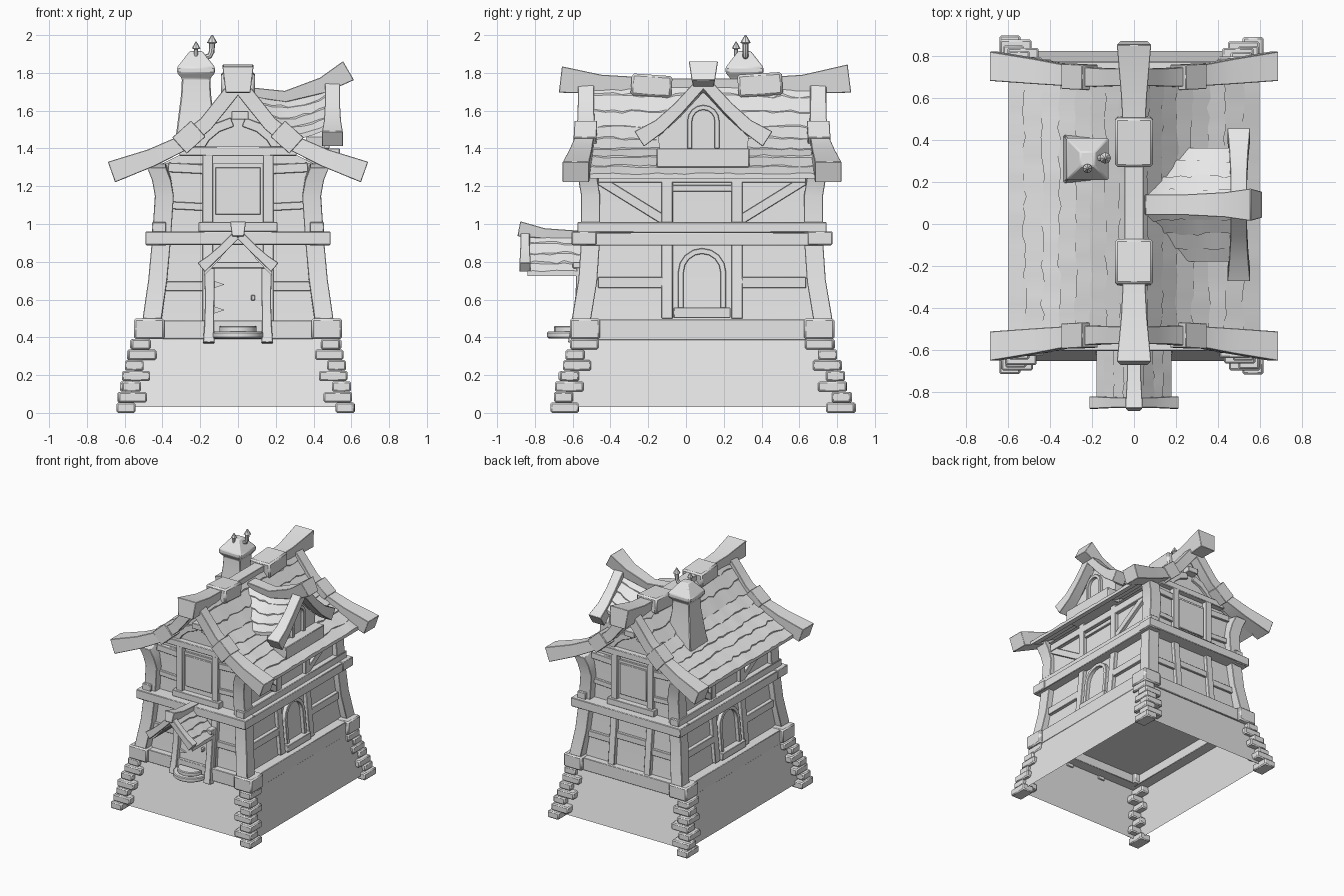
import bpy, bmesh, math, random
from mathutils import Vector as V

random.seed(4)
cube = bpy.data.objects.get("Cube")
if cube:
    bpy.data.objects.remove(cube, do_unlink=True)

grey = bpy.data.materials.new("plain_grey")
grey.use_nodes = True
grey.diffuse_color = (0.8, 0.8, 0.8, 1)
grey.node_tree.nodes["Principled BSDF"].inputs["Base Color"].default_value = (0.8, 0.8, 0.8, 1)

CY = 0.085                      # middle of the house along y
X, Y = V((1, 0, 0)), V((0, 1, 0))
BOTH = (-1, 1)


def loft(name, rings, bevel=0.0, caps=True):
    """Skin a row of rings into one closed mesh."""
    bm = bmesh.new()
    loops = [[bm.verts.new(p) for p in ring] for ring in rings]
    n = len(loops[0])
    for a, b in zip(loops, loops[1:]):
        for i in range(n):
            bm.faces.new((a[i], a[(i + 1) % n], b[(i + 1) % n], b[i]))
    if caps:
        bm.faces.new(loops[0])
        bm.faces.new(loops[-1])
    bmesh.ops.recalc_face_normals(bm, faces=bm.faces)
    me = bpy.data.meshes.new(name)
    bm.to_mesh(me)
    bm.free()
    me.materials.append(grey)
    ob = bpy.data.objects.new(name, me)
    bpy.context.collection.objects.link(ob)
    if bevel:
        mod = ob.modifiers.new("soft_edges", "BEVEL")
        mod.width, mod.segments, mod.limit_method = bevel, 1, "ANGLE"
    ob.select_set(True)
    bpy.context.view_layer.objects.active = ob
    return ob


def box(name, x0, x1, y0, y1, z0, z1, bevel=0.004):
    ring = lambda z: [V((x0, y0, z)), V((x1, y0, z)), V((x1, y1, z)), V((x0, y1, z))]
    return loft(name, [ring(z0), ring(z1)], bevel)


def sweep(name, pts, sizes, side, taper=1.0, sides=4, bevel=0.003):
    """Beam along a path; sizes are (along side axis, across it)."""
    pts = [V(p) for p in pts]
    if not isinstance(sizes, list):
        sizes = [sizes] * len(pts)
    rings = []
    for i, p in enumerate(pts):
        t = (pts[min(i + 1, len(pts) - 1)] - pts[max(i - 1, 0)]).normalized()
        up = side.cross(t).normalized()
        w, h = sizes[i][0] / 2, sizes[i][1] / 2
        if sides == 4:
            ring = [p + side * w + up * h, p - side * w + up * h,
                    p - side * w * taper - up * h, p + side * w * taper - up * h]
        else:
            angs = [k * math.tau / sides for k in range(sides)]
            ring = [p + side * w * math.cos(a) + up * h * math.sin(a) for a in angs]
        rings.append(ring)
    return loft(name, rings, bevel)


def along(prof, t):
    """Point at fraction t of a profile."""
    f = max(0, min(t, 1)) * (len(prof) - 1)
    i = min(int(f), len(prof) - 2)
    return V(prof[i]).lerp(V(prof[i + 1]), f - i)


def shingles(name, prof, a0, a1, place, rows, cols):
    """Overlapping wavy courses down a roof profile."""
    for r in range(rows):
        rings = []
        for c in range(cols + 1):
            a = a0 + (a1 - a0) * c / cols
            hi = along(prof, r / rows)
            lo = along(prof, (r + 1 + random.uniform(0, 0.25)) / rows)
            lift = 0.012 + random.uniform(-0.005, 0.005)
            rings.append([place(hi.x, a, hi.y + 0.004), place(lo.x, a, lo.y + lift),
                          place(lo.x, a, lo.y - 0.015), place(hi.x, a, hi.y - 0.02)])
        loft(f"{name}_{r}", rings)


# Stone plinth: open shell, corner stones and sill
def rect(hx, hv, z):
    return [V((sx * hx, CY + sy * hv, z)) for sx, sy in ((-1, -1), (1, -1), (1, 1), (-1, 1))]


loft("plinth_shell", [rect(.58, .74, .03), rect(.52, .655, .40)], caps=False)
for sx in BOTH:
    for sy in BOTH:
        for k in range(7):
            ox = .632 - .013 * k + random.uniform(-.008, .008)
            ov = .808 - .018 * k + random.uniform(-.008, .008)
            lx, lv = ((.10, .15), (.15, .10))[k % 2]
            xs = sorted((sx * ox - .015, sx * (ox - lx) - .015))
            ys = sorted((CY + sy * ov, CY + sy * (ov - lv)))
            box("corner_stone", *xs, *ys, k * .056, k * .056 + .055, .008)
        xs = sorted((sx * .55, sx * .39))
        ys = sorted((CY + sy * .70, CY + sy * .54))
        box("sill_block", *xs, *ys, .39, .50, .01)
for s in BOTH:
    sweep("front_sill" if s < 0 else "back_sill",
          [(-.45, CY + s * .62, .44), (.45, CY + s * .62, .44)], (.10, .10), Y)
    sweep("side_sill", [(s * .48, CY - .6, .44), (s * .48, CY + .6, .44)], (.09, .11), X)

# Walls with the floor as their underside, and gables
loft("walls", [rect(.452, .62, .46), rect(.41, .58, .9), rect(.41, .58, 1.32)])
gable = [(-.44, 1.3), (.44, 1.3), (.3, 1.37), (.16, 1.5), (0, 1.69), (-.16, 1.5), (-.3, 1.37)]
loft("gable_walls", [[V((x, CY + v, z)) for x, z in gable] for v in (-.565, .565)])


def on_wall(wall, a, z, out=0.0):
    """Point on the leaning wall surface."""
    lean = .045 * max(0, (.9 - z) / .48)
    if wall in ("front", "back"):
        return V((a, CY + (1 if wall == "back" else -1) * (.58 + lean + out), z))
    return V(((1 if wall == "left" else -1) * (.41 + lean + out), CY + a, z))


def timber(name, wall, a0, z0, a1, z1, width, depth=.05):
    pts = [on_wall(wall, a0 + (a1 - a0) * t, z0 + (z1 - z0) * t, .004) for t in (0, .5, 1)]
    sweep(f"{wall}_{name}", pts, (depth, width), Y if wall in ("front", "back") else X)


def arch(name, place, half, z0, spring, size, side):
    pts = [place(-half, z0)]
    pts += [place(-half * math.cos(k * math.pi / 8), spring + half * math.sin(k * math.pi / 8)) for k in range(9)]
    sweep(name, pts + [place(half, z0)], size, side)


# Flared corner posts and the belt between storeys
for sx in BOTH:
    for sy in BOTH:
        path = [(.455, .64, .49), (.425, .605, .7), (.405, .59, .92),
                (.39, .59, 1.15), (.405, .605, 1.24), (.432, .62, 1.31)]
        sweep("corner_post", [(sx * x, CY + sy * v, z) for x, v, z in path], (.10, .10), X)
    ys = sorted((CY + sx * .69, CY + sx * .56))
    box("belt_end", -.49, .49, *ys, .89, .96)
    xs = sorted((sx * .485, sx * .38))
    box("belt_side", *xs, CY - .685, CY + .685, .885, .955)
    xs = sorted((sx * .455, sx * .38))
    box("belt_cap", *xs, CY - .66, CY + .66, .955, 1.01)
    ys = sorted((CY + sx * .61, CY + sx * .54))
    box("gable_tie", -.31, .31, *ys, 1.36, 1.41)

# Side framing with arched windows
for wall in ("left", "right"):
    for s in BOTH:
        timber("stud", wall, s * .185, .5, s * .185, .9, .06)
        timber("upper_stud", wall, s * .185, 1.0, s * .185, 1.3, .06)
        timber("rail", wall, s * .21, .69, s * .55, .69, .06)
        timber("brace", wall, s * .54, 1.23, s * .2, 1.02, .05, .04)
    timber("head_rail", wall, -.55, 1.25, .55, 1.25, .06)
    timber("window_rail", wall, -.17, 1.19, .17, 1.19, .035, .03)
    arch(f"{wall}_window_frame", lambda a, z, w=wall: on_wall(w, a, z, .005), .112, .52, .745, (.05, .03), X)
    timber("window_sill", wall, -.15, .53, .15, .53, .055, .09)

# Front and back framing
for wall in ("front", "back"):
    for s in BOTH:
        timber("upper_stud", wall, s * .16, .96, s * .16, 1.37, .055)
        timber("lower_stud", wall, s * .16, .48, s * .16, .9, .055)
        timber("upper_rail", wall, s * .18, 1.09, s * .37, 1.1, .04, .03)
        timber("high_rail", wall, s * .18, 1.29, s * .37, 1.3, .05, .03)
        timber("lower_rail", wall, s * .18, .67, s * .4, .67, .05, .03)
        sgn = 1 if wall == "back" else -1
        curve = [(.21, 1.40), (.17, 1.46), (.11, 1.51), (.03, 1.54)]
        sweep(f"{wall}_gable_brace", [(s * x, CY + sgn * .565, z) for x, z in curve], (.04, .05), Y)
    timber("upper_panel", wall, 0, 1.05, 0, 1.3, .24, .02)
    timber("beam_end", wall, -.035, 1.575, .055, 1.575, .045, .09)
    timber("panel_sill", wall, -.21, .985, .21, .985, .05, .09)
timber("back_panel_rail", "back", -.14, .72, .14, .72, .05, .03)

# Main roof, barge boards with brackets, ridge beam with wraps
main = [(0, 1.765), (.1, 1.63), (.21, 1.5), (.33, 1.405), (.46, 1.335), (.6, 1.255)]
barge = [(-.02, .615, 1.768), (.09, .615, 1.63), (.17, .615, 1.53), (.30, .623, 1.425), (.46, .643, 1.35), (.67, .668, 1.275)]
for sx in BOTH:
    shingles("roof_course", main, CY - .61, CY + .61, lambda u, a, z, s=sx: V((s * u, a, z)), 8, 26)
    for sy in BOTH:
        sweep("barge_board", [(sx * x, CY + sy * v, z) for x, v, z in barge],
              [(.085, .08), (.085, .08), (.09, .08), (.10, .085), (.12, .095), (.14, .115)], Y)
        sweep("barge_bracket", [(sx * .31, CY + sy * .62, 1.415), (sx * .21, CY + sy * .615, 1.505)], (.12, .115), Y)
sweep("ridge_beam", [(0, -.665, 1.765), (0, -.45, 1.74), (0, -.1, 1.735), (0, .3, 1.735), (0, .62, 1.74), (0, .865, 1.77)],
      [(.165, .14), (.125, .1), (.09, .07), (.09, .07), (.125, .1), (.165, .15)], X, .8)
sweep("ridge_wrap", [(0, -.29, 1.74), (0, -.075, 1.725)], (.18, .115), X, 1, bevel=.012)
sweep("ridge_wrap", [(0, .275, 1.73), (0, .51, 1.745)], (.18, .12), X, 1, bevel=.012)

# Dormer
DY = .092
sweep("dormer_ridge", [(.585, DY, 1.812), (.45, DY, 1.735), (.25, DY, 1.675), (.05, DY, 1.70)],
      [(.155, .115), (.12, .085), (.10, .06), (.10, .05)], Y, .8)
face = [(-.22, 1.3), (.22, 1.3), (.24, 1.46), (.12, 1.57), (0, 1.70), (-.12, 1.57), (-.24, 1.46)]
loft("dormer_wall", [[V((x, DY + a, z)) for a, z in face] for x in (.36, .46)])
box("dormer_sill", .42, .54, -.155, .335, 1.30, 1.40)
arch("dormer_window_frame", lambda a, z: V((.465, DY + a, z)), .072, 1.40, 1.545, (.04, .026), X)
for s in BOTH:
    shingles("dormer_course", [(0, 1.675), (.13, 1.56), (.27, 1.46)], .06, .47,
             lambda u, a, z, s=s: V((a, DY + s * u, z + 1.2 * (a - .25) ** 2)), 4, 10)
    sweep("dormer_barge", [(.5, DY + s * a, z) for a, z in ((-.015, 1.775), (.13, 1.615), (.23, 1.52), (.34, 1.45))],
          [(.08, .06), (.08, .065), (.09, .075), (.11, .095)], X)

# Chimney with two little pipes
stack = [(1.38, .12), (1.52, .10), (1.68, .08), (1.77, .075), (1.80, .10), (1.83, .10), (1.915, .034)]
loft("chimney", [[V((-.222 + i * h, .31 + j * h, z)) for i, j in ((-1, -1), (1, -1), (1, 1), (-1, 1))]
                 for z, h in stack], .006)
sweep("small_pipe", [(-.222, .265, z) for z in (1.86, 1.925, 1.93, 1.965)],
      [(.022, .022), (.022, .022), (.045, .045), (.006, .006)], X, sides=8, bevel=0)
sweep("bent_pipe", [(-.18, .315, 1.88), (-.15, .315, 1.89), (-.14, .315, 1.91), (-.137, .315, 1.955), (-.137, .315, 1.96), (-.137, .315, 2.0)],
      [(.03, .03), (.03, .03), (.03, .03), (.032, .032), (.055, .055), (.008, .008)], Y, sides=8, bevel=0)

# Porch: door, posts, step and small roof
timber("door", "front", .0, .44, .0, .77, .27, .05)
box("door_lintel", -.18, .18, -.60, -.50, .765, .80)
box("door_knob", .07, .09, -.58, -.53, .595, .625)
for z in (.545, .68):
    loft("door_hinge", [[V((-.13, y, z - .02)), V((-.07, y, z)), V((-.13, y, z + .02))] for y in (-.57, -.53)])
for z, r in ((.395, .135), (.425, .10)):
    edge = [(r * math.cos(k * math.pi / 8), -.60 - r * math.sin(k * math.pi / 8)) for k in range(9)]
    loft("door_step", [[V((x, y, h)) for x, y in edge] for h in (z, z + .035)], .006)
for s in BOTH:
    sweep("porch_post", [(s * .155, -.595, .37), (s * .152, -.58, .48), (s * .15, -.56, .62), (s * .152, -.55, .78)],
          [(.06, .06), (.05, .05), (.05, .05), (.055, .06)], X)
    shingles("porch_course", [(0, .95), (.09, .84), (.18, .74)], -.84, -.53,
             lambda u, a, z, s=s: V((s * u, a, z)), 4, 8)
    sweep("porch_barge", [(s * x, -.852, z) for x, z in ((.01, .94), (.08, .87), (.14, .815), (.195, .77))],
          [(.05, .045), (.05, .045), (.055, .05), (.06, .062)], Y)
sweep("porch_ridge", [(0, -.885, .975), (0, -.75, .95), (0, -.54, .94)], [(.085, .08), (.07, .055), (.065, .045)], X, .75)

bpy.ops.object.shade_smooth_by_angle(angle=math.radians(30))
